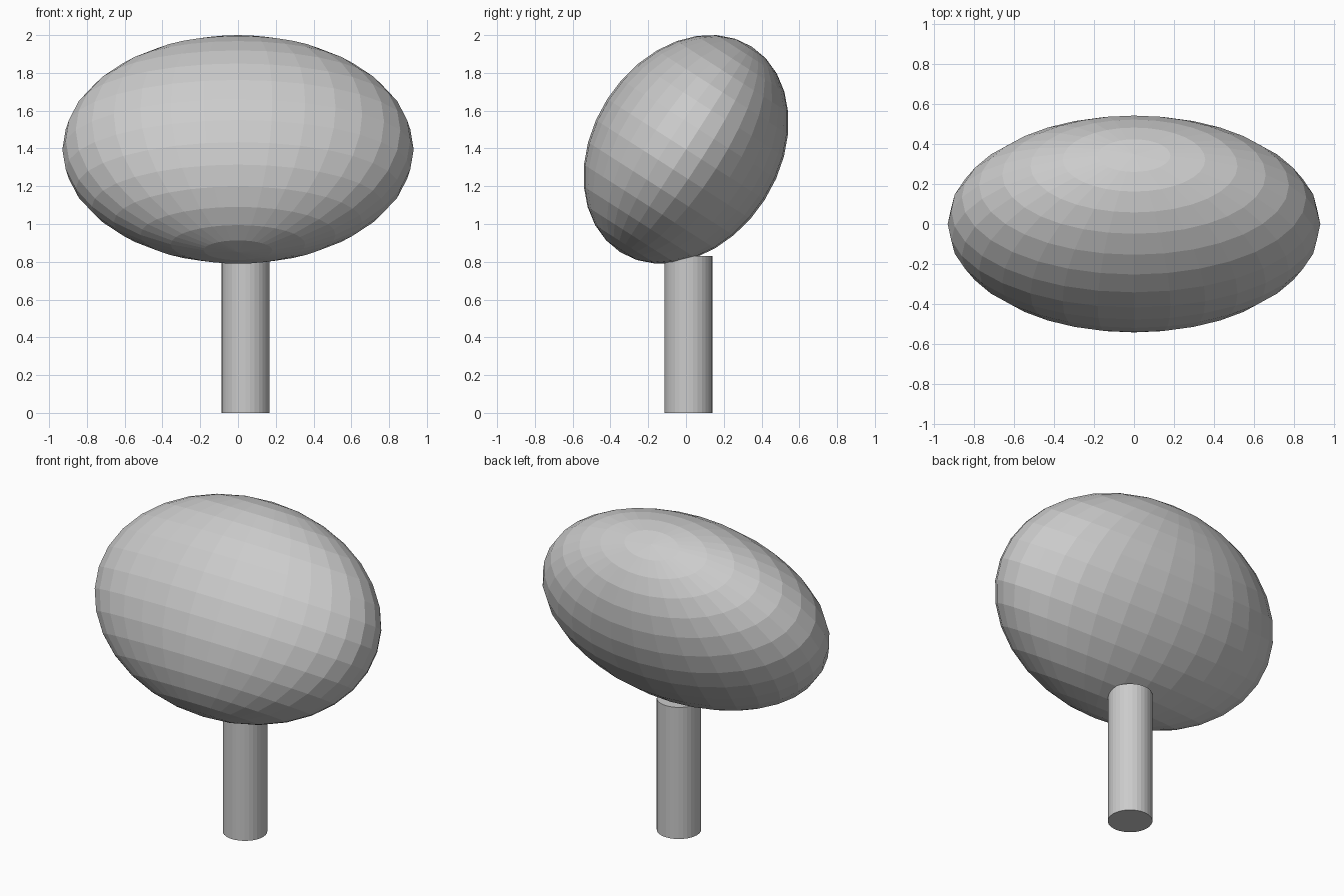
import bpy
from math import radians

if "Cube" in bpy.data.objects:
    bpy.data.objects.remove(bpy.data.objects["Cube"])

# Post: plain round column standing on the ground
POST_R, POST_H = 0.127, 0.83
bpy.ops.mesh.primitive_cylinder_add(vertices=32, radius=POST_R, depth=POST_H,
                                    location=(0.04, 0.013, POST_H / 2))
bpy.context.object.name = "post"

# Head: faceted ellipsoid leaning backwards
bpy.ops.mesh.primitive_uv_sphere_add(segments=32, ring_count=16, radius=1,
                                     location=(0, 0, 1.395),
                                     rotation=(radians(-32.6), 0, 0))
head = bpy.context.object
head.name = "head"
head.scale = (0.93, 0.495, 0.646)
